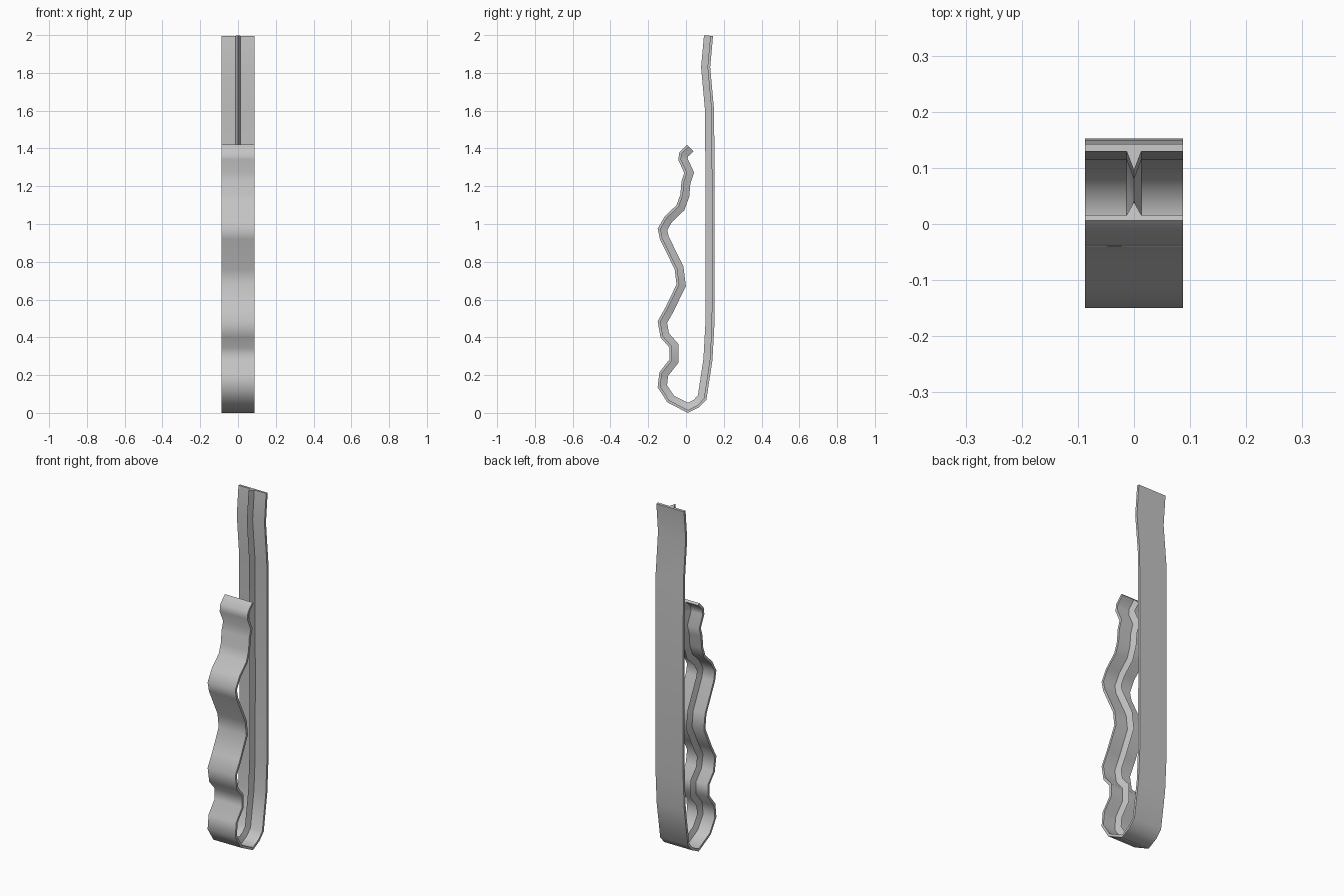
import bpy
import bmesh
from mathutils import Vector

default_cube = bpy.data.objects.get("Cube")
if default_cube:
    bpy.data.objects.remove(default_cube, do_unlink=True)

HALF_WIDTH = 0.0875
THICKNESS = 0.014
RIDGE_HALF = 0.013
RIDGE_HEIGHT = 0.048

# One flat colour for the whole clip
steel = bpy.data.materials.new("light grey")
steel.use_nodes = True
grey = (0.55, 0.55, 0.55, 1)
steel.diffuse_color = grey
steel.node_tree.nodes["Principled BSDF"].inputs["Base Color"].default_value = grey

# Outer side line (y, z): down the straight back, round the bend, up the wavy front
side_line = [Vector(p) for p in (
    (.143, 1.995), (.128, 1.83), (.149, 1.6), (.152, .9), (.15, .46),
    (.14, .28), (.108, .07), (.07, .03), (.01, 0), (-.098, .055),
    (-.15, .135), (-.141, .215), (-.087, .283), (-.087, .345),
    (-.135, .4), (-.15, .485), (-.108, .56), (-.05, .68), (-.06, .76),
    (-.138, .92), (-.15, .975), (-.113, 1.04), (-.05, 1.1), (-.03, 1.155),
    (-.024, 1.225), (-.009, 1.27), (-.041, 1.34), (-.035, 1.38), (.006, 1.42))]


def inward_normals(line):
    """Mitred normals pointing to the inside of the clip."""
    segments = []
    for a, b in zip(line, line[1:]):
        d = (b - a).normalized()
        segments.append(Vector((d.y, -d.x)))
    pairs = zip(segments[:1] + segments, segments + segments[-1:])
    return [(m + n) / (1 + m.dot(n)) for m, n in pairs]


def sweep(name, section, closed):
    """Carry a cross-section of (x, inward depth) points along the side line."""
    bm = bmesh.new()
    rings = []
    for p, n in zip(side_line, inward_normals(side_line)):
        ring = []
        for x, depth in section:
            q = p + n * depth
            ring.append(bm.verts.new((x, q.x, q.y)))
        rings.append(ring)
    count = len(section)
    for low, high in zip(rings, rings[1:]):
        for i in range(count if closed else count - 1):
            j = (i + 1) % count
            bm.faces.new((low[i], low[j], high[j], high[i]))
    bm.faces.new(rings[0][::-1])
    bm.faces.new(rings[-1])
    bmesh.ops.recalc_face_normals(bm, faces=bm.faces)
    mesh = bpy.data.meshes.new(name)
    bm.to_mesh(mesh)
    bm.free()
    mesh.materials.append(steel)
    part = bpy.data.objects.new(name, mesh)
    bpy.context.collection.objects.link(part)
    bpy.ops.object.select_all(action="DESELECT")
    part.select_set(True)
    bpy.context.view_layer.objects.active = part
    bpy.ops.object.shade_smooth_by_angle(angle=1.1)
    return part


# Flat bent strip
sweep("clip_strip", [(-HALF_WIDTH, 0), (HALF_WIDTH, 0),
                     (HALF_WIDTH, THICKNESS), (-HALF_WIDTH, THICKNESS)], True)

# Pointed gripping ridge along the middle of the inside, open where it meets the strip
sweep("inner_ridge", [(RIDGE_HALF, THICKNESS), (0, RIDGE_HEIGHT),
                      (-RIDGE_HALF, THICKNESS)], False)
